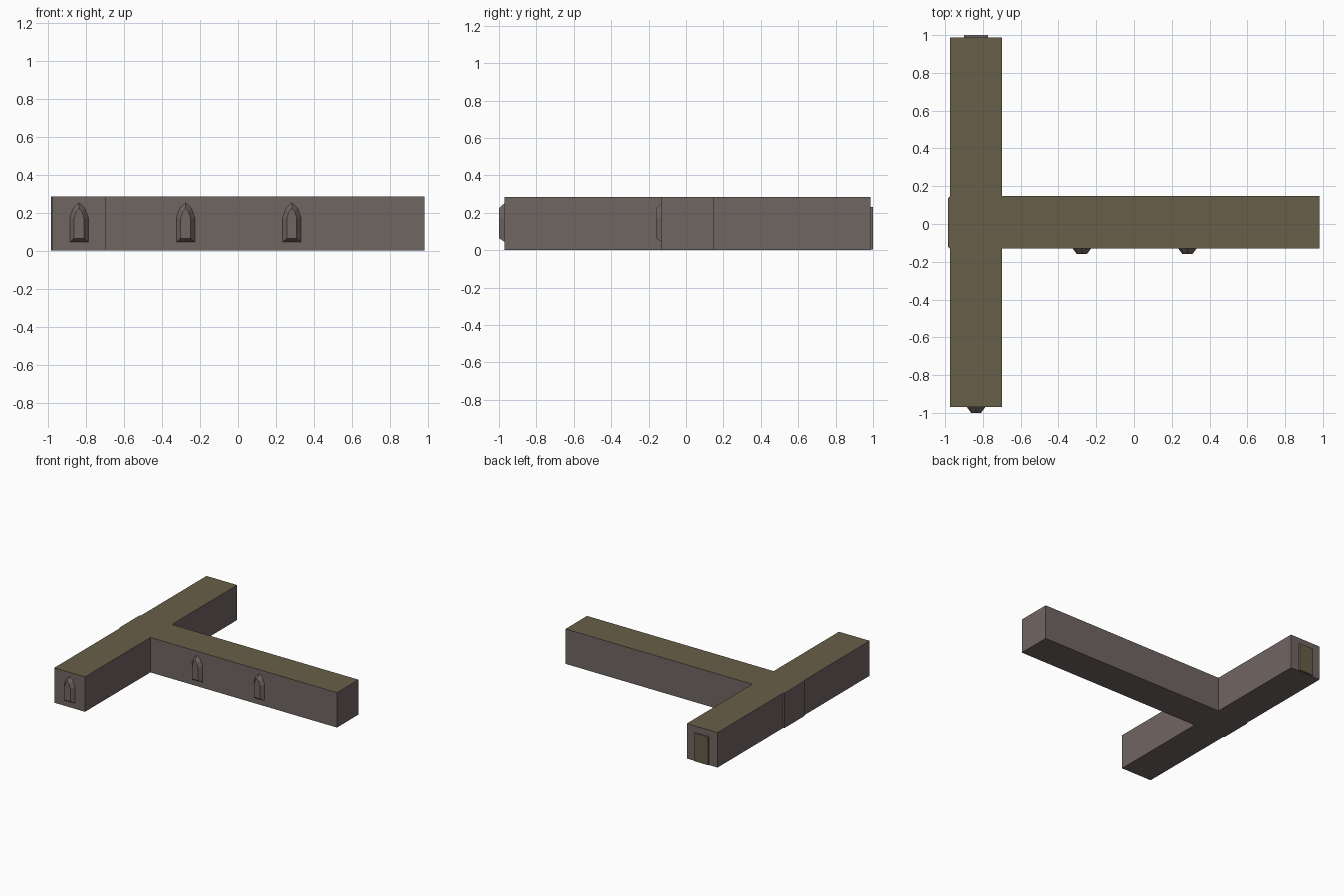
import bpy, bmesh
from mathutils import Vector

if "Cube" in bpy.data.objects:
    bpy.data.objects.remove(bpy.data.objects["Cube"])

H = 0.284            # wall height


def material(name, col):
    m = bpy.data.materials.new(name)
    m.diffuse_color = (*col, 1)
    m.use_nodes = True
    m.node_tree.nodes["Principled BSDF"].inputs["Base Color"].default_value = m.diffuse_color
    return m


stone = material("grey stone", (0.163, 0.133, 0.123))
olive = material("olive brown", (0.137, 0.113, 0.066))


def loft(name, ring_a, ring_b, paint_dir=None):
    """Solid between two matching rings; faces along paint_dir become olive."""
    bm = bmesh.new()
    a = [bm.verts.new(p) for p in ring_a]
    b = [bm.verts.new(p) for p in ring_b]
    bm.faces.new(a)
    bm.faces.new(b)
    n = len(a)
    for i in range(n):
        j = (i + 1) % n
        bm.faces.new((a[i], a[j], b[j], b[i]))
    bmesh.ops.recalc_face_normals(bm, faces=bm.faces)
    bm.normal_update()
    if paint_dir:
        for f in bm.faces:
            if f.normal.dot(Vector(paint_dir)) > 0.9:
                f.material_index = 1
    me = bpy.data.meshes.new(name)
    bm.to_mesh(me)
    bm.free()
    me.materials.append(stone)
    me.materials.append(olive)
    ob = bpy.data.objects.new(name, me)
    bpy.context.collection.objects.link(ob)
    return ob


# T-shaped hall, with the long wing poking slightly through the cross wing
plan = [(-0.975, -0.970), (-0.698, -0.970), (-0.698, -0.130), (0.982, -0.130),
        (0.982, 0.147), (-0.698, 0.147), (-0.698, 0.987), (-0.975, 0.987),
        (-0.975, 0.147), (-0.984, 0.138), (-0.984, -0.121), (-0.975, -0.130)]
loft("hall", [(x, y, 0) for x, y in plan], [(x, y, H) for x, y in plan], (0, 0, 1))


# Pointed windows: wide at the wall, narrower at the front
def arch(cx, y, half, z0, spring, shoulder, apex):
    right = [(half, z0), (half, spring), (half * 0.62, shoulder)]
    left = [(-x, z) for x, z in reversed(right)]
    return [(cx + x, y, z) for x, z in right + [(0, apex)] + left]


for i, (cx, wall) in enumerate([(-0.836, -0.970), (-0.276, -0.130), (0.283, -0.130)]):
    loft(f"pointed_window_{i + 1}",
         arch(cx, wall + 0.002, 0.050, 0.043, 0.175, 0.225, 0.254),
         arch(cx, wall - 0.030, 0.026, 0.064, 0.170, 0.203, 0.224))

# Back door: stone edge with an olive face
door = [(-0.900, 0.004), (-0.773, 0.004), (-0.773, 0.232), (-0.900, 0.232)]
loft("back_door", [(x, 0.985, z) for x, z in door],
     [(x, 1.0, z) for x, z in door], (0, 1, 0))
